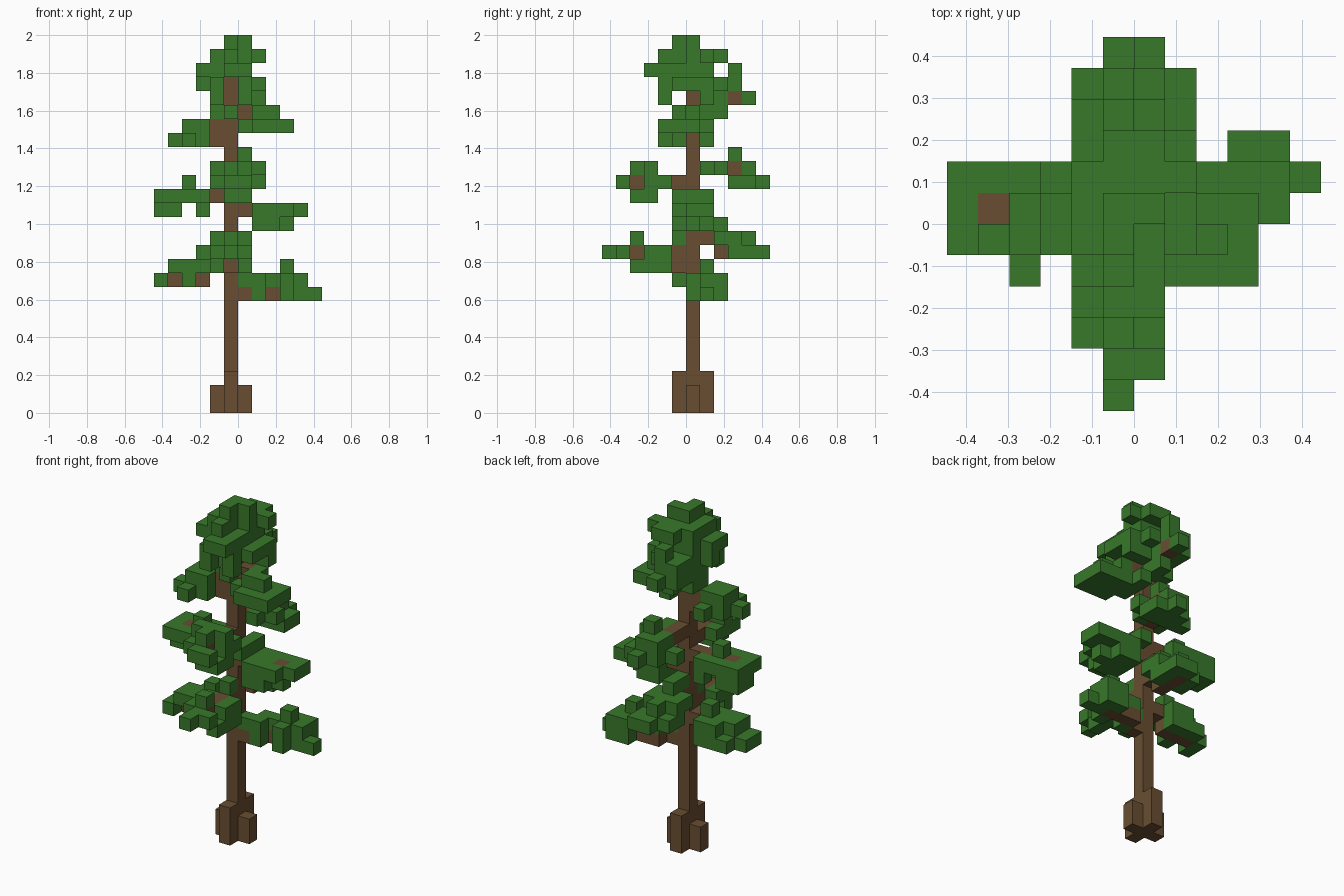
import bpy
import bmesh
from mathutils import Vector

cube = bpy.data.objects.get("Cube")
if cube:
    bpy.data.objects.remove(cube, do_unlink=True)

UNIT = 2 / 27  # edge of one block


def make_material(name, color):
    mat = bpy.data.materials.new(name)
    mat.use_nodes = True
    mat.diffuse_color = color
    mat.node_tree.nodes["Principled BSDF"].inputs["Base Color"].default_value = color
    return mat


materials = [make_material("bark_brown", (0.14, 0.076, 0.031, 1)),
             make_material("needle_green", (0.04, 0.19, 0.023, 1))]
KINDS = {"b": 0, "l": 1}  # b = bark block, l = leaf block

parts = {}


def plan(name, left, back, bottom, *layers):
    """Stack floor plans upwards; rows run back to front, columns left to right."""
    blocks = parts.setdefault(name, {})
    for up, layer in enumerate(layers):
        for row, line in enumerate(layer.split("/")):
            for col, char in enumerate(line):
                if char in KINDS:
                    blocks[(left + col, back - row, bottom + up)] = KINDS[char]


# Trunk with flared roots
plan("trunk", -1, 0, 0, *["b"] * 25)
plan("roots", -2, 1, 0, ".b./b.b/.b.", ".b./b.b/.b.", ".b./.../.b.")

# Lowest whorl of branches
plan("right_low_branch", 0, 2, 8,
     "...ll/.bbbll/bl.l",
     "...ll/.llll/ll.l",
     "/...l")
plan("left_low_branch", -6, 1, 9,
     ".lll/lbbb/l.l",
     "..ll/.lllb/.llll",
     "/...l")
plan("front_low_branch", -2, -1, 10,
     ".b/..l/l.l/..l",
     ".b/lbl/lbl/lb/.ll/.l",
     ".l///.l")
plan("back_low_branch", -2, 5, 11,
     ".ll/lbl/lbl/.b",
     "/.l/lll/lll/.b",
     "///.l/.l")

# Middle whorl of branches
plan("right_middle_branch", 0, 1, 13,
     ".ll/.lll/.ll",
     ".llll/bllbl/.lll",
     "l/l/l")
plan("left_middle_branch", -6, 1, 14,
     "ll.l/ll",
     "llll/lbbbb/llll",
     "/..l")
plan("front_middle_branch", -2, -1, 15,
     "//.ll/.ll",
     ".b/lbl/lbl/lb/.ll",
     "//lll/.l")
plan("back_middle_branch", -2, 5, 16,
     "..l/.lll/llll",
     "/.ll/.lb/.bll/.bl",
     "//..l")

# High side branches
plan("left_high_branch", -5, 1, 19,
     "..l/.lbb/lll/.l",
     "/.llb/.ll")
plan("right_high_branch", 0, 1, 20,
     "l/llll/llll/.lll",
     "/bl/.ll")

# Crown
plan("crown", -3, 4, 21,
     "//..l/.ll/.l/..l",
     "..l/.lb/.ll/.lbll/.l//.l.l",
     "/.ll/.lll/.llll/ll.ll/.l.ll/.l.l",
     "/..l//.lll/llll/llll/..ll/..ll",
     "//..ll/.llll/.lll/.ll/..l",
     "////..ll/..l")

# The six block sides: outward normal and two edge directions
AXES = [Vector(a) for a in ((1, 0, 0), (0, 1, 0), (0, 0, 1))]
SIDES = [(AXES[a] * s, AXES[(a + 1) % 3] * s, AXES[(a + 2) % 3])
         for a in range(3) for s in (1, -1)]


def build(name, blocks, filled):
    """Turn blocks into one mesh, keeping only the exposed sides."""
    bm = bmesh.new()
    for cell, kind in blocks.items():
        center = Vector(cell) + Vector((0.5, 0.5, 0.5))
        for normal, u, v in SIDES:
            if tuple(int(c) for c in Vector(cell) + normal) in filled:
                continue
            corners = [center + (normal + u * a + v * b) / 2
                       for a, b in ((-1, -1), (1, -1), (1, 1), (-1, 1))]
            face = bm.faces.new([bm.verts.new(c * UNIT) for c in corners])
            face.material_index = kind
    bmesh.ops.remove_doubles(bm, verts=bm.verts[:], dist=UNIT / 100)
    mesh = bpy.data.meshes.new(name)
    bm.to_mesh(mesh)
    bm.free()
    for mat in materials:
        mesh.materials.append(mat)
    bpy.context.scene.collection.objects.link(bpy.data.objects.new(name, mesh))


# Each block belongs to the first part that claims it
filled = set()
for blocks in parts.values():
    for cell in list(blocks):
        if cell in filled:
            del blocks[cell]
    filled.update(blocks)
for name, blocks in parts.items():
    build(name, blocks, filled)
